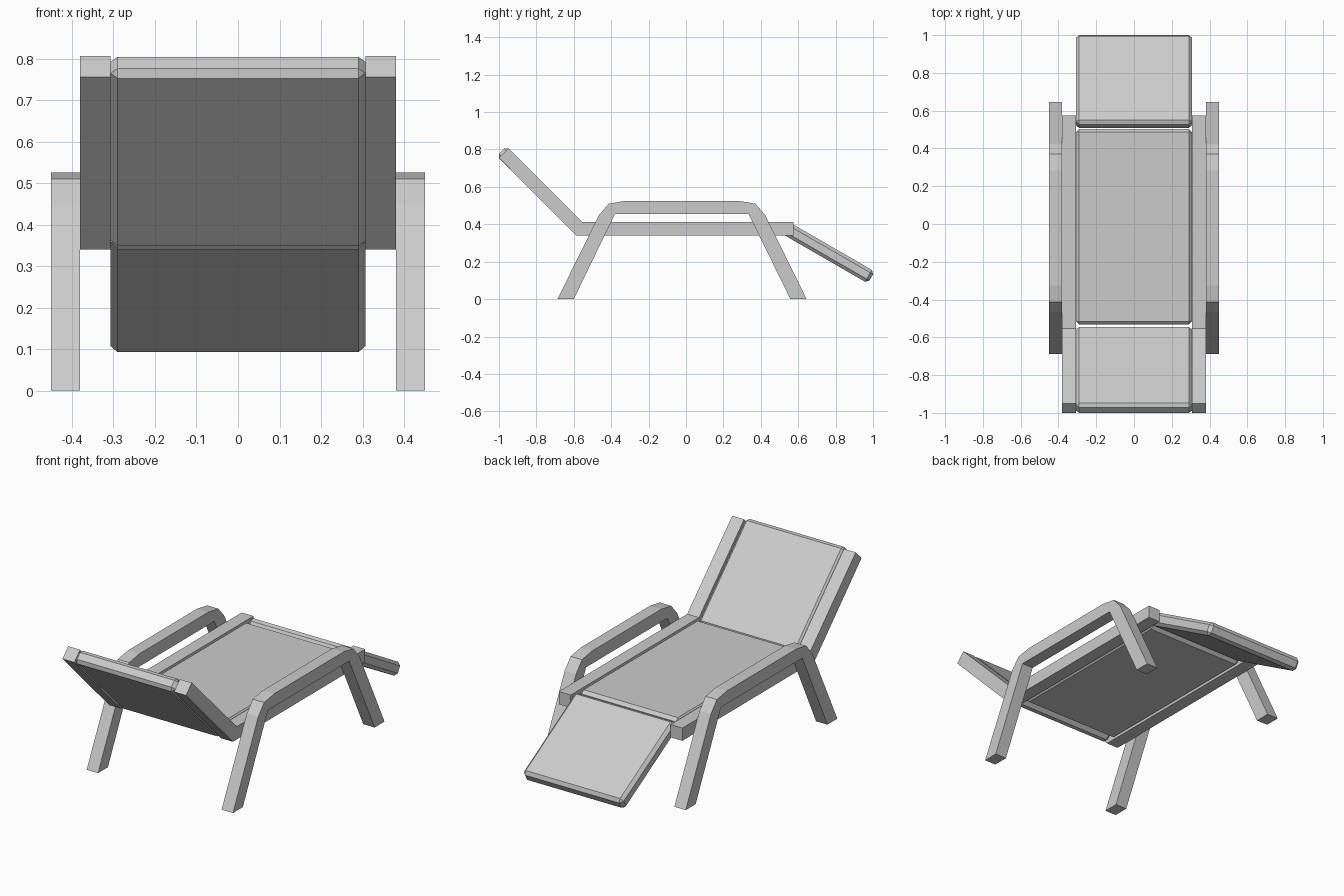
import bpy, bmesh
from math import radians
from mathutils import Matrix

if "Cube" in bpy.data.objects:
    bpy.data.objects.remove(bpy.data.objects["Cube"])


def finish(name, bm):
    bmesh.ops.recalc_face_normals(bm, faces=bm.faces)
    mesh = bpy.data.meshes.new(name)
    bm.to_mesh(mesh)
    bm.free()
    obj = bpy.data.objects.new(name, mesh)
    bpy.context.collection.objects.link(obj)
    return obj


def side_profile(name, points, x0, x1):
    """Extrude a (y, z) outline along x and mirror it to the other side."""
    bm = bmesh.new()
    face = bm.faces.new([bm.verts.new((x0, y, z)) for y, z in points])
    ext = bmesh.ops.extrude_face_region(bm, geom=[face], use_keep_orig=True)
    verts = [v for v in ext["geom"] if isinstance(v, bmesh.types.BMVert)]
    bmesh.ops.translate(bm, verts=verts, vec=(x1 - x0, 0, 0))
    obj = finish(name, bm)
    obj.modifiers.new("mirror", 'MIRROR').use_axis = (True, False, False)
    return obj


def panel(name, s0, s1, t0, t1, angle=0, half_width=0.307, chamfer=0.017):
    """Chamfered slab spanning s along and t across, tilted about the x axis."""
    bm = bmesh.new()
    bmesh.ops.create_cube(bm, size=1)
    bmesh.ops.scale(bm, verts=bm.verts, vec=(2 * half_width, s1 - s0, t1 - t0))
    bmesh.ops.translate(bm, verts=bm.verts, vec=(0, (s0 + s1) / 2, (t0 + t1) / 2))
    bmesh.ops.bevel(bm, geom=bm.edges[:], offset=chamfer, segments=1,
                    affect='EDGES', profile=0.5)
    bmesh.ops.transform(bm, matrix=Matrix.Rotation(radians(angle), 4, 'X'), verts=bm.verts)
    return finish(name, bm)


# Armrests continuing into splayed legs
side_profile("armrest_legs", [
    (-0.687, 0), (-0.465, 0.45), (-0.413, 0.51), (-0.325, 0.525),
    (0.283, 0.525), (0.371, 0.51), (0.423, 0.45), (0.645, 0),
    (0.558, 0), (0.335, 0.454), (-0.38, 0.454), (-0.60, 0)], 0.38, 0.45)

# Bent side rails for the seat and back
side_profile("side_rail", [
    (-1.0, 0.755), (-0.949, 0.806), (-0.553, 0.411),
    (0.575, 0.411), (0.575, 0.34), (-0.588, 0.34)], 0.307, 0.38)

# Padded panels
panel("seat_panel", -0.533, 0.503, 0.34, 0.411)
panel("back_panel", -1.256, -0.652, -0.175, -0.102, angle=-45)
panel("foot_panel", 0.254, 0.80, 0.559, 0.632, angle=-30)
